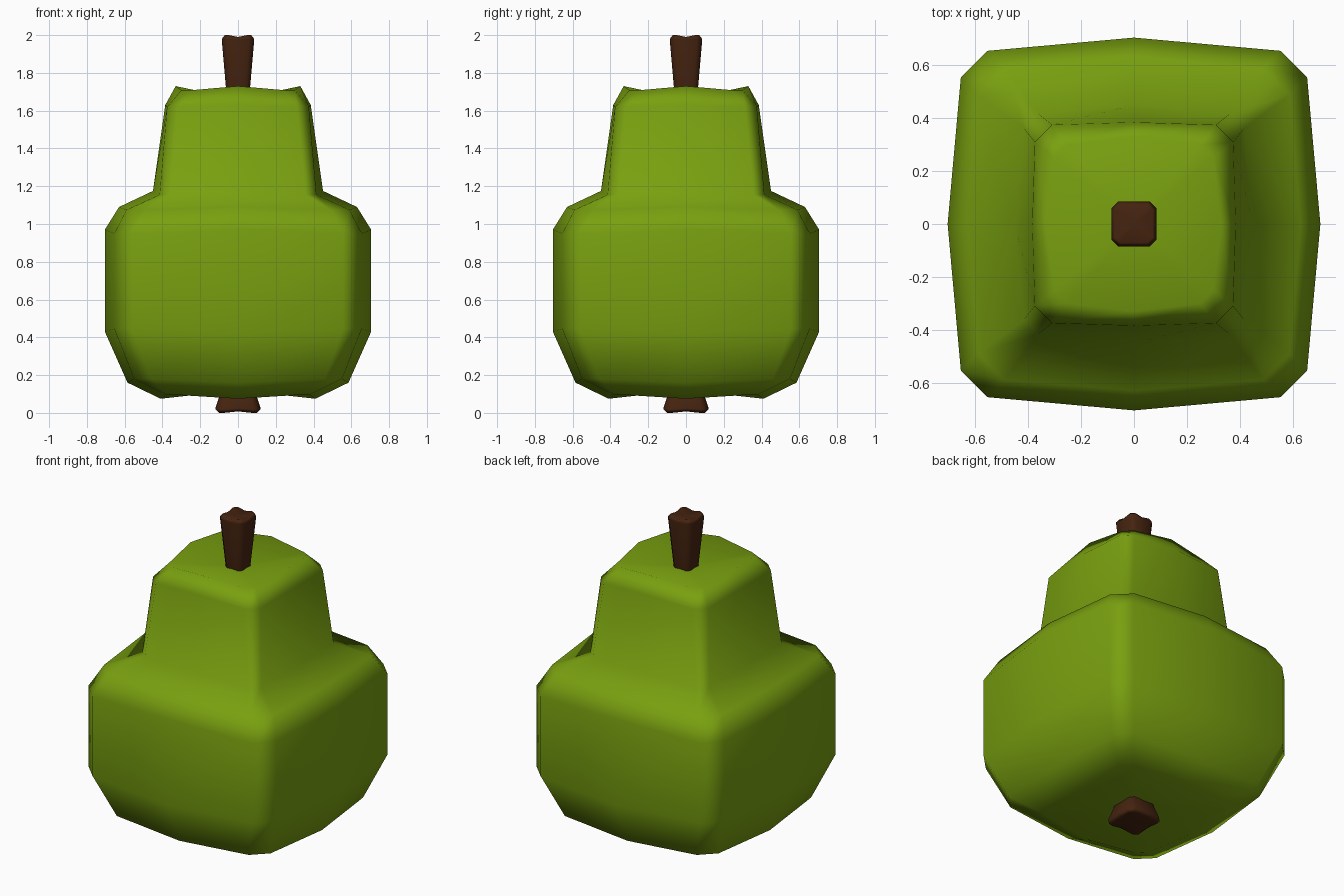
import bpy
import bmesh
from mathutils import Matrix

cube = bpy.data.objects.get("Cube")
if cube:
    bpy.data.objects.remove(cube, do_unlink=True)


def material(name, color):
    mat = bpy.data.materials.new(name)
    mat.use_nodes = True
    mat.diffuse_color = color
    bsdf = mat.node_tree.nodes["Principled BSDF"]
    bsdf.inputs["Base Color"].default_value = color
    bsdf.inputs["Roughness"].default_value = 0.8
    return mat


def square_loft(name, rings, bottom_z, top_z, mat):
    """Stack bulged squares with cut corners; each ring is
    (mid radius, mid z, corner long side, corner short side, corner z)."""
    bm = bmesh.new()
    loops = []
    for mid, mid_z, far, near, corner_z in rings:
        loop = []
        for quarter in range(4):
            turn = Matrix.Rotation(quarter * 1.5707963, 3, "Z")
            for p in ((mid, 0, mid_z), (far, near, corner_z), (near, far, corner_z)):
                loop.append(bm.verts.new(turn @ Matrix.Translation(p).translation))
        loops.append(loop)
    count = len(loops[0])
    for low, high in zip(loops, loops[1:]):
        for i in range(count):
            j = (i + 1) % count
            bm.faces.new((low[i], low[j], high[j], high[i]))
    # Fan caps around a sunken centre
    for loop, z in ((loops[0], bottom_z), (loops[-1], top_z)):
        centre = bm.verts.new((0, 0, z))
        for i in range(count):
            bm.faces.new((loop[i], loop[(i + 1) % count], centre))
    bmesh.ops.recalc_face_normals(bm, faces=bm.faces)
    for face in bm.faces:
        face.smooth = True
    mesh = bpy.data.meshes.new(name)
    bm.to_mesh(mesh)
    bm.free()
    mesh.materials.append(mat)
    obj = bpy.data.objects.new(name, mesh)
    bpy.context.collection.objects.link(obj)
    obj.modifiers.new("even_shading", "WEIGHTED_NORMAL")
    return obj


green = material("pear green", (0.19, 0.35, 0.005, 1))
brown = material("stem brown", (0.06, 0.017, 0.005, 1))

# Fruit body: wide belly, shoulder, narrower neck
square_loft("pear_body", [
    (0.41, 0.075, 0.38, 0.32, 0.095),
    (0.585, 0.16, 0.55, 0.46, 0.18),
    (0.705, 0.43, 0.655, 0.555, 0.445),
    (0.705, 0.97, 0.655, 0.555, 0.95),
    (0.63, 1.09, 0.59, 0.49, 1.075),
    (0.45, 1.175, 0.415, 0.36, 1.155),
    (0.385, 1.63, 0.375, 0.31, 1.62),
    (0.33, 1.73, 0.30, 0.25, 1.708),
], 0.12, 1.66, green)

# Stem flaring towards the top
square_loft("stem", [
    (0.055, 1.62, 0.055, 0.035, 1.62),
    (0.086, 1.975, 0.086, 0.058, 1.98),
    (0.07, 1.99, 0.07, 0.05, 2.0),
], 1.62, 1.98, brown)

# Dried blossom end under the fruit
square_loft("blossom_end", [
    (0.095, 0.008, 0.10, 0.075, 0.0),
    (0.12, 0.025, 0.12, 0.085, 0.02),
    (0.085, 0.13, 0.085, 0.06, 0.13),
], 0.02, 0.13, brown)
